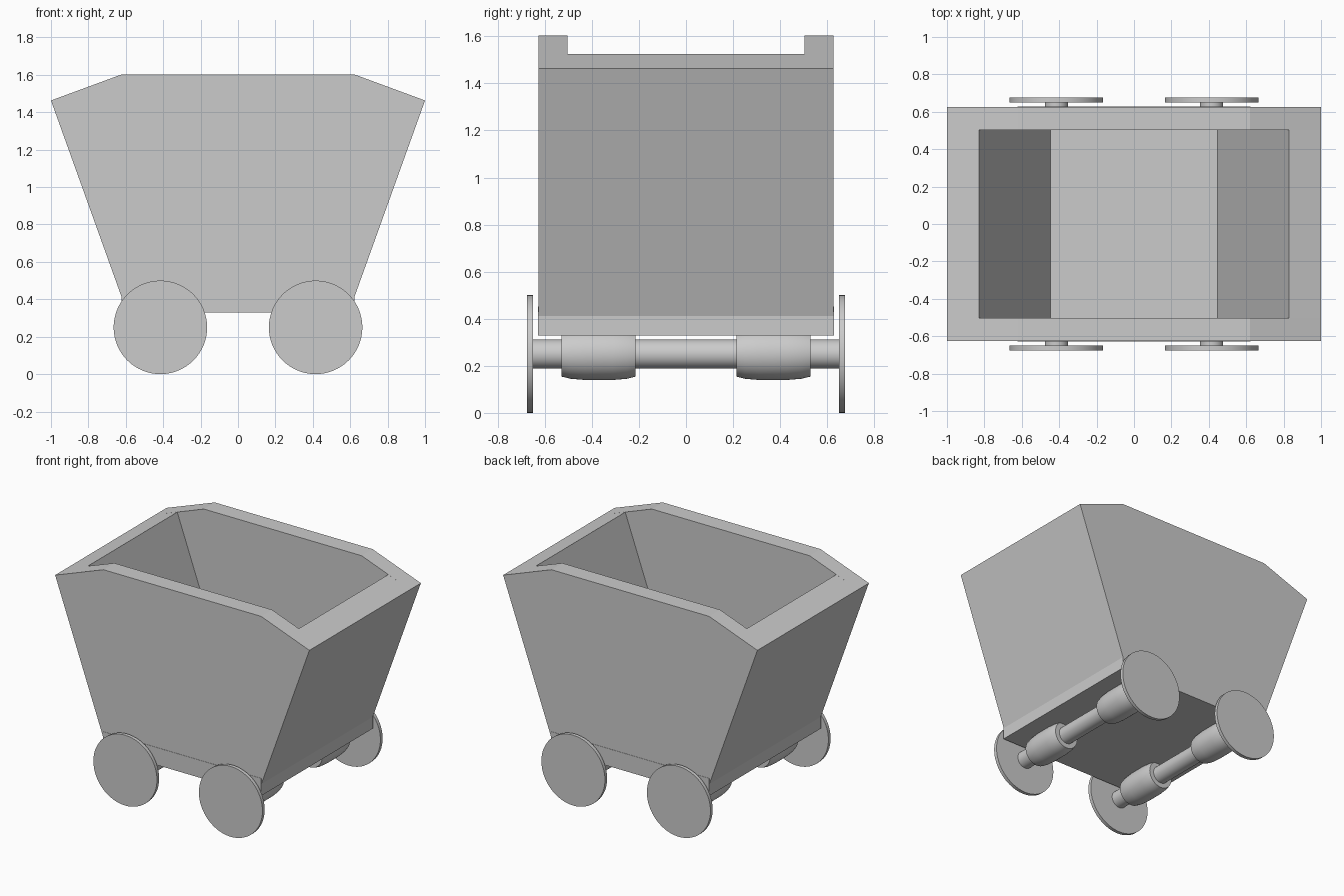
import bpy, bmesh, math
from mathutils import Matrix

if "Cube" in bpy.data.objects:
    bpy.data.objects.remove(bpy.data.objects["Cube"])


def extrude_profile(name, pts, y0, y1):
    """Prism from an x,z profile running between y0 and y1."""
    bm = bmesh.new()
    face = bm.faces.new([bm.verts.new((x, y0, z)) for x, z in pts])
    out = bmesh.ops.extrude_face_region(bm, geom=[face])
    for v in out["geom"]:
        if isinstance(v, bmesh.types.BMVert):
            v.co.y = y1
    bmesh.ops.recalc_face_normals(bm, faces=bm.faces)
    return finish(name, bm)


def lathe_y(name, rings, x, z, segments=48):
    """Solid turned around the y axis from (y, radius) rings."""
    bm = bmesh.new()
    loops = []
    for y, r in rings:
        loops.append([bm.verts.new((x + r * math.cos(a), y, z + r * math.sin(a)))
                      for a in (2 * math.pi * i / segments for i in range(segments))])
    for a, b in zip(loops, loops[1:]):
        for i in range(segments):
            j = (i + 1) % segments
            bm.faces.new((a[i], a[j], b[j], b[i]))
    bm.faces.new(loops[0])
    bm.faces.new(loops[-1])
    bmesh.ops.recalc_face_normals(bm, faces=bm.faces)
    obj = finish(name, bm)
    bpy.ops.object.select_all(action='DESELECT')
    obj.select_set(True)
    bpy.context.view_layer.objects.active = obj
    bpy.ops.object.shade_smooth_by_angle(angle=math.radians(30))
    return obj


def finish(name, bm):
    mesh = bpy.data.meshes.new(name)
    bm.to_mesh(mesh)
    bm.free()
    obj = bpy.data.objects.new(name, mesh)
    bpy.context.collection.objects.link(obj)
    return obj


# Floor slab
bm = bmesh.new()
bmesh.ops.create_cube(bm, size=1, matrix=Matrix.Translation((0, 0, 0.39))
                      @ Matrix.Diagonal((1.244, 1.256, 0.124, 1)))
finish("floor", bm)

# Side walls with clipped upper corners
half = [(0.618, 0.34), (0.618, 0.40), (1.0, 1.463), (0.62, 1.603)]
side = half + [(-x, z) for x, z in reversed(half)]
for label, s in (("front", -1), ("back", 1)):
    extrude_profile(label + "_side_wall", side, s * 0.503, s * 0.626)

# Sloping end walls between the sides
end = [(0.618, 0.40), (1.0, 1.463), (0.83, 1.525), (0.428, 0.40)]
for label, s in (("left", -1), ("right", 1)):
    extrude_profile(label + "_end_wall", [(s * x, z) for x, z in end], -0.505, 0.505)

# Axles, bearings and wheels
for end_name, x in (("left", -0.415), ("right", 0.415)):
    lathe_y(end_name + "_axle", [(-0.66, 0.062), (0.66, 0.062)], x, 0.25)
    for side_name, s in (("front", -1), ("back", 1)):
        label = f"{end_name}_{side_name}"
        lathe_y(label + "_bearing",
                [(s * y, r) for y, r in ((0.215, 0.096), (0.25, 0.105), (0.31, 0.11),
                                         (0.43, 0.11), (0.49, 0.105), (0.528, 0.096))],
                x, 0.25)
        lathe_y(label + "_wheel", [(s * 0.65, 0.25), (s * 0.675, 0.25)], x, 0.25, 64)
